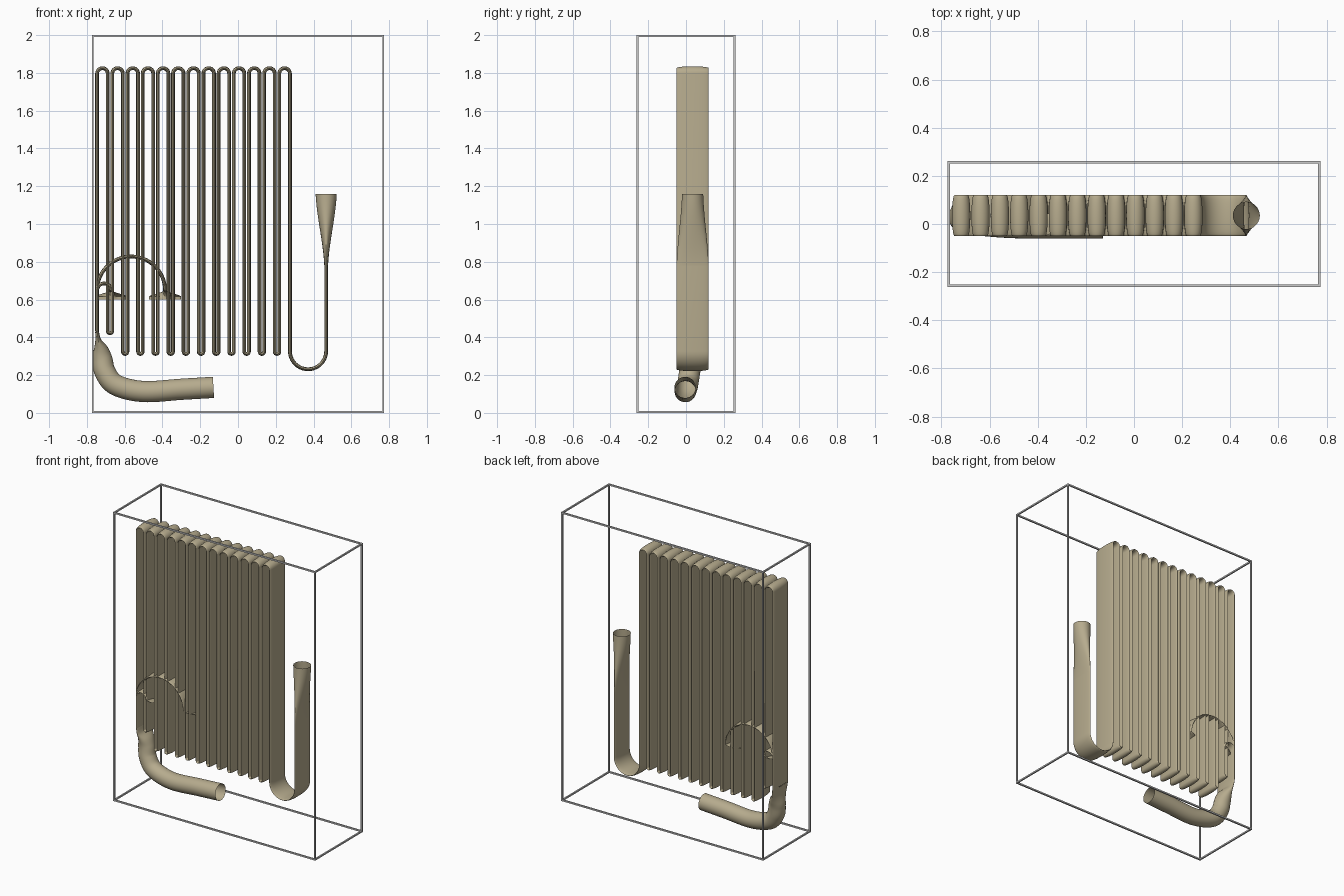
import bpy
import bmesh
from math import sin, cos, pi, radians
from mathutils import Vector

cube = bpy.data.objects.get("Cube")
if cube:
    bpy.data.objects.remove(cube)


def material(name, rgb):
    m = bpy.data.materials.new(name)
    m.use_nodes = True
    m.diffuse_color = (*rgb, 1)
    m.node_tree.nodes["Principled BSDF"].inputs["Base Color"].default_value = (*rgb, 1)
    return m


TAN = material("tan", (0.47, 0.41, 0.27))
GRAY = material("light gray", (0.6, 0.6, 0.6))

MID_Y = 0.035               # centre of the ribbon's depth
WIDE, THIN = 0.085, 0.01    # half sizes of the flattened tube
ROUND = 0.056               # radius of the round tube ends
SIDES = 28


def finish(bm, name, mat, smooth):
    bmesh.ops.recalc_face_normals(bm, faces=bm.faces)
    mesh = bpy.data.meshes.new(name)
    bm.to_mesh(mesh)
    bm.free()
    obj = bpy.data.objects.new(name, mesh)
    bpy.context.collection.objects.link(obj)
    mesh.materials.append(mat)
    if smooth:
        bpy.ops.object.select_all(action="DESELECT")
        obj.select_set(True)
        bpy.context.view_layer.objects.active = obj
        bpy.ops.object.shade_smooth_by_angle(angle=radians(40))
    return obj


def sweep(name, stations):
    """Open tube through stations of (x, y, z, half depth, half thickness, twist)."""
    bm = bmesh.new()
    points = [Vector(s[:3]) for s in stations]
    rings = []
    last = len(points) - 1
    for i, (p, s) in enumerate(zip(points, stations)):
        along = (points[min(i + 1, last)] - points[max(i - 1, 0)]).normalized()
        side = Vector((0, 1, 0))
        side = (side - along * side.dot(along)).normalized()
        out = side.cross(along)
        side, out = (side * cos(s[5]) + out * sin(s[5]),
                     out * cos(s[5]) - side * sin(s[5]))
        rings.append([bm.verts.new(p + side * s[3] * cos(a) + out * s[4] * sin(a))
                      for a in (2 * pi * k / SIDES for k in range(SIDES))])
    for r, q in zip(rings, rings[1:]):
        for k in range(SIDES):
            n = (k + 1) % SIDES
            bm.faces.new((r[k], r[n], q[n], q[k]))
    return finish(bm, name, TAN, True)


def flat(x, z, twist=0):
    return (x, MID_Y, z, WIDE, THIN, twist)


def arc(cx, cz, r, start, end, steps=12):
    angles = [radians(start + (end - start) * i / steps) for i in range(steps + 1)]
    return [flat(cx + r * cos(a), cz + r * sin(a)) for a in angles]


def smooth_path(keys, steps=8):
    """Catmull-Rom interpolation of whole stations."""
    k = [keys[0]] + keys + [keys[-1]]
    path = []
    for a, b, c, d in zip(k, k[1:], k[2:], k[3:]):
        for i in range(steps):
            t = i / steps
            path.append(tuple(
                q + 0.5 * t * (r - p + t * (2 * p - 5 * q + 4 * r - s
                                            + t * (3 * (q - r) + s - p)))
                for p, q, r, s in zip(a, b, c, d)))
    return path + [keys[-1]]


# Pleated ribbon: wide arches at the top, tight bends at the bottom
PITCH, ARCH, COUNT = 0.0804, 0.028, 13
FIRST = -0.718
BEND = PITCH / 2 - ARCH
JOIN_Z = 0.43
LEFT = FIRST - ARCH
path = [flat(LEFT, JOIN_Z)]
for n in range(COUNT):
    x = FIRST + n * PITCH
    path += arc(x, 1.797, ARCH, 180, 0)
    if n < COUNT - 1:
        path += arc(x + PITCH / 2, 0.434 if n == 0 else 0.324, BEND, 180, 360, 8)
right = FIRST + (COUNT - 1) * PITCH + ARCH
path += arc(right + 0.096, 0.327, 0.096, 180, 360, 20)
inlet_x = right + 0.192
path.append(flat(inlet_x, 0.78))
sweep("pleated_ribbon", path)

# Inlet opening from the flat ribbon to a round mouth
inlet = []
for i in range(17):
    t = i / 16
    e = t * t * (3 - 2 * t) * 0.6 + t * 0.4
    inlet.append((inlet_x, MID_Y, 0.78 + 0.38 * t,
                  WIDE + (ROUND - WIDE) * e, THIN + (ROUND - THIN) * e, 0))
sweep("inlet_funnel", inlet)

# Round outlet pipe curving away from the first leg
sweep("outlet_pipe", smooth_path([
    flat(LEFT, JOIN_Z),
    (-0.74, 0.035, 0.385, 0.08, 0.016, 0),
    (-0.726, 0.033, 0.335, 0.066, 0.04, 0),
    (-0.718, 0.028, 0.285, ROUND, 0.053, 0),
    (-0.703, 0.019, 0.215, ROUND, ROUND, 0),
    (-0.645, 0.008, 0.147, ROUND, ROUND, 0),
    (-0.5, -0.003, 0.113, ROUND, ROUND, 0),
    (-0.3, -0.005, 0.125, ROUND, ROUND, 0),
    (-0.13, -0.005, 0.135, ROUND, ROUND, 0)]))

# Two branch ribbons arching off the first leg, twisting a quarter turn at the end
for name, radius in (("large_branch", 0.18), ("small_branch", 0.037)):
    x = LEFT + 2 * radius
    branch = [flat(LEFT, 0.6)] + arc(LEFT + radius, 0.648, radius, 180, 0, 32)
    branch += [flat(x, 0.648 - 0.033 * i / 8, pi / 2 * (i / 8) ** 1.5)
               for i in range(1, 9)]
    branch.append(flat(x, 0.6, pi / 2))
    sweep(name, branch)

# Open box frame of thin bars
HALF = Vector((0.774, 0.261, 1.0))
BAR = 0.01
bm = bmesh.new()
for axis in range(3):
    u, v = (axis + 1) % 3, (axis + 2) % 3
    for su in (-1, 1):
        for sv in (-1, 1):
            centre = Vector((0, 0, 1))
            centre[u] += su * (HALF[u] - BAR / 2)
            centre[v] += sv * (HALF[v] - BAR / 2)
            size = Vector((BAR, BAR, BAR))
            size[axis] = 2 * HALF[axis]
            made = bmesh.ops.create_cube(bm, size=1)["verts"]
            for vert in made:
                vert.co = centre + vert.co * size
finish(bm, "box_frame", GRAY, False)
